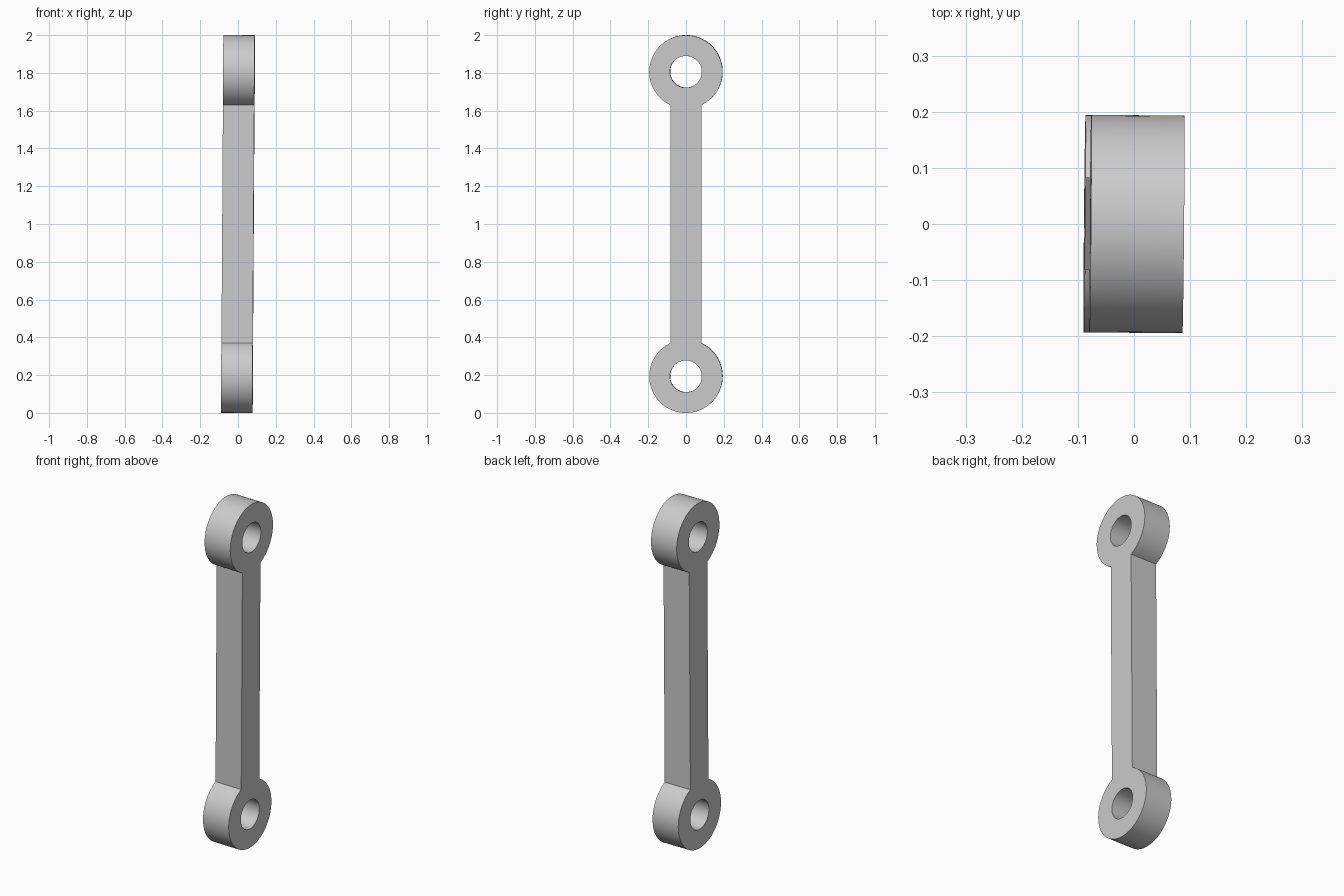
import bpy, bmesh
from math import sin, cos, asin, pi, radians
from mathutils import Matrix, Vector

if "Cube" in bpy.data.objects:
    bpy.data.objects.remove(bpy.data.objects["Cube"], do_unlink=True)

EYE_R, HOLE_R, HALF_W, THICK, HEIGHT = 0.194, 0.084, 0.082, 0.166, 2.0
EYE_Z = HEIGHT / 2 - EYE_R      # eye distance from the middle
STEPS = 64

steel = bpy.data.materials.new("plain grey")
steel.use_nodes = True
grey = (0.6, 0.6, 0.6, 1)
steel.diffuse_color = grey
steel.node_tree.nodes["Principled BSDF"].inputs["Base Color"].default_value = grey

bm = bmesh.new()


def eye(side):
    """Flat ring around a pin hole; returns its two neck corners."""
    neck = asin(HALF_W / EYE_R)

    def arc(radius):
        angles = [neck + (2 * pi - 2 * neck) * i / STEPS for i in range(STEPS + 1)]
        return [bm.verts.new((0, side * radius * sin(a),
                              side * (EYE_Z - radius * cos(a)))) for a in angles]

    outer, inner = arc(EYE_R), arc(HOLE_R)
    for i in range(STEPS):
        bm.faces.new((outer[i], outer[i + 1], inner[i + 1], inner[i]))
    # Neck face, with the remaining part of the hole rim
    rim = [bm.verts.new((0, side * HOLE_R * sin(a), side * (EYE_Z - HOLE_R * cos(a))))
           for a in [neck * (1 - i / 4) for i in range(1, 8)]]
    bm.faces.new([outer[-1], outer[0], inner[0]] + rim + [inner[-1]])
    return [outer[0], outer[-1]]


# Both eyes joined by the shank
bm.faces.new(eye(1) + eye(-1))
bmesh.ops.recalc_face_normals(bm, faces=bm.faces)

# Give the flat profile its thickness
result = bmesh.ops.extrude_face_region(bm, geom=bm.faces[:])
moved = [v for v in result["geom"] if isinstance(v, bmesh.types.BMVert)]
bmesh.ops.translate(bm, verts=moved, vec=Vector((THICK, 0, 0)))
bmesh.ops.translate(bm, verts=bm.verts, vec=Vector((-THICK / 2, 0, 0)))
bmesh.ops.recalc_face_normals(bm, faces=bm.faces)

# Slight lean and twist, then stand on the ground
lean = Matrix.Rotation(radians(-0.5), 4, "Z") @ Matrix.Rotation(radians(0.36), 4, "Y")
bmesh.ops.transform(bm, matrix=Matrix.Translation((0, 0, HEIGHT / 2)) @ lean, verts=bm.verts)

mesh = bpy.data.meshes.new("link_rod")
bm.to_mesh(mesh)
bm.free()
mesh.materials.append(steel)
rod = bpy.data.objects.new("link_rod", mesh)
bpy.context.collection.objects.link(rod)
bpy.context.view_layer.objects.active = rod
rod.select_set(True)
bpy.ops.object.shade_smooth_by_angle(angle=radians(30))
